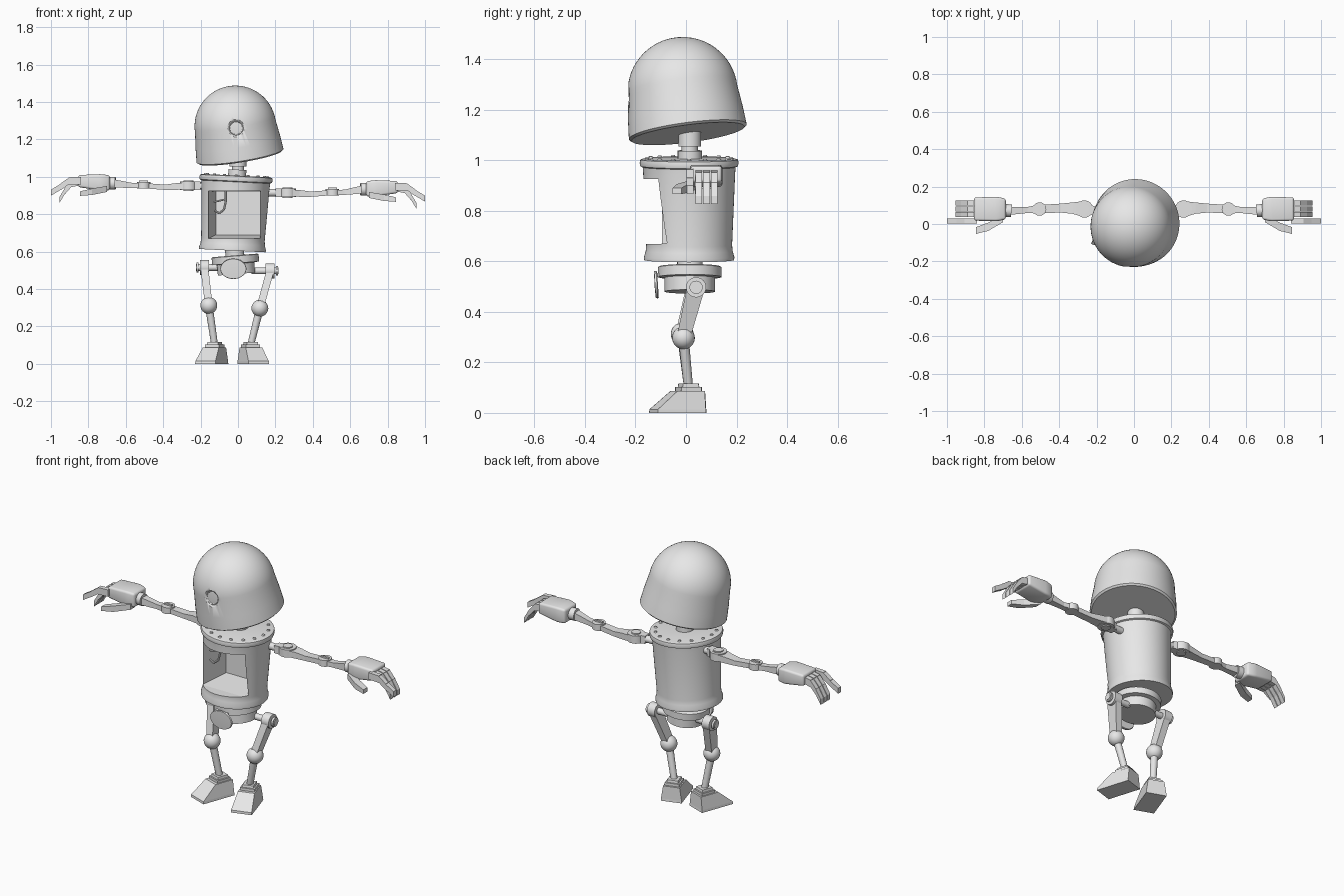
import bpy, bmesh, math
from mathutils import Vector, Matrix

old = bpy.data.objects.get("Cube")
if old:
    bpy.data.objects.remove(old)

grey = bpy.data.materials.new("plain_grey")
grey.use_nodes = True
grey.diffuse_color = (0.8, 0.8, 0.8, 1)
grey.node_tree.nodes["Principled BSDF"].inputs["Base Color"].default_value = (0.8, 0.8, 0.8, 1)


def finish(name, bm, matrix=None, smooth=True):
    if matrix is not None:
        bm.transform(matrix)
    bmesh.ops.recalc_face_normals(bm, faces=bm.faces)
    mesh = bpy.data.meshes.new(name)
    bm.to_mesh(mesh)
    bm.free()
    mesh.materials.append(grey)
    obj = bpy.data.objects.new(name, mesh)
    bpy.context.collection.objects.link(obj)
    if smooth:
        bpy.ops.object.select_all(action='DESELECT')
        obj.select_set(True)
        bpy.context.view_layer.objects.active = obj
        bpy.ops.object.shade_smooth_by_angle(angle=math.radians(35))
    return obj


def lathe(name, profile, origin=(0, 0, 0), up=(0, 0, 1), steps=48):
    """Spin (radius, height) points around an axis."""
    bm = bmesh.new()
    verts = [bm.verts.new((r, 0, z)) for r, z in profile]
    edges = [bm.edges.new(pair) for pair in zip(verts, verts[1:])]
    bmesh.ops.spin(bm, geom=verts + edges, cent=(0, 0, 0), axis=(0, 0, 1),
                   angle=math.tau, steps=steps)
    bmesh.ops.remove_doubles(bm, verts=bm.verts, dist=0.0002)
    turn = Vector(up).to_track_quat('Z', 'Y').to_matrix().to_4x4()
    return finish(name, bm, Matrix.Translation(origin) @ turn)


def rod(name, a, b, r0, r1=None, steps=24):
    a, b = Vector(a), Vector(b)
    r1 = r0 if r1 is None else r1
    h = (b - a).length
    return lathe(name, [(0, 0), (r0, 0), (r1, h), (0, h)], a, b - a, steps)


def ball(name, centre, r):
    bm = bmesh.new()
    bmesh.ops.create_uvsphere(bm, u_segments=24, v_segments=16, radius=r)
    return finish(name, bm, Matrix.Translation(centre))


def loft(name, axis, sections, matrix=None, bevel=0):
    """Join rectangles (centre, half_u, half_v) lying across one axis."""
    u, v = [Vector(d) for d in {'x': ((0, 1, 0), (0, 0, 1)), 'y': ((1, 0, 0), (0, 0, 1)),
                                'z': ((1, 0, 0), (0, 1, 0))}[axis]]
    bm = bmesh.new()
    rings = []
    for c, hu, hv in sections:
        rings.append([bm.verts.new(Vector(c) + u * hu * su + v * hv * sv)
                      for su, sv in ((-1, -1), (1, -1), (1, 1), (-1, 1))])
    for low, high in zip(rings, rings[1:]):
        for i in range(4):
            j = (i + 1) % 4
            bm.faces.new((low[i], low[j], high[j], high[i]))
    bm.faces.new(rings[0])
    bm.faces.new(rings[-1])
    if bevel:
        bmesh.ops.bevel(bm, geom=list(bm.edges), offset=bevel, segments=3,
                        profile=0.5, affect='EDGES')
    return finish(name, bm, matrix, smooth=bevel > 0)


def cut(obj, cutter):
    mod = obj.modifiers.new("cut", 'BOOLEAN')
    mod.operation = 'DIFFERENCE'
    mod.solver = 'EXACT'
    mod.object = cutter
    bpy.context.view_layer.objects.active = obj
    bpy.ops.object.modifier_apply(modifier=mod.name)
    bpy.data.objects.remove(cutter)


# Head: tilted dome with an eye socket
dome = [(0, 0), (0.225, 0), (0.235, 0.008), (0.229, 0.08)]
dome += [(0.218 * math.cos(t * math.pi / 32), 0.168 + 0.218 * math.sin(t * math.pi / 32))
         for t in range(17)]
head = lathe("head", dome, (0.012, 0.008, 1.105), (-0.16, -0.13, 1), 64)
cut(head, ball("socket_cutter", (-0.01, -0.286, 1.26), 0.075))
lathe("eye", [(0, 0), (0.044, 0), (0.044, 0.032), (0.036, 0.037), (0.033, 0.032), (0, 0.034)],
      (-0.01, -0.187, 1.26), (0, -1, 0), 32)

# Neck
rod("neck_upper", (0, 0.015, 1.055), (0, 0.015, 1.115), 0.045)
rod("neck_core", (0, 0.015, 1.0), (0, 0.015, 1.08), 0.032)
rod("neck_lower", (-0.005, 0.015, 1.0), (-0.003, 0.015, 1.038), 0.048)

# Torso: leaning barrel with a recess in the chest
base, lean = Vector((-0.03, 0.0125, 0.605)), Vector((0.05, 0, 1)).normalized()
torso = lathe("torso", [(0, 0), (0.178, 0), (0.179, 0.012), (0.172, 0.035), (0.17, 0.06),
                        (0.182, 0.345), (0.184, 0.368), (0.193, 0.372), (0.196, 0.385),
                        (0.193, 0.398), (0.178, 0.402), (0, 0.402)], base, lean, 64)
cut(torso, loft("recess_cutter", 'y', [((-0.02, -0.3, 0.797), 0.14, 0.128),
                                       ((-0.02, -0.1, 0.797), 0.14, 0.128),
                                       ((0, 0.06, 0.805), 0.118, 0.115)]))
across = lean.cross(Vector((0, 1, 0)))
for i in range(16):
    a = i * math.tau / 16
    spot = base + lean * 0.4 + (across * math.cos(a) + Vector((0, 1, 0)) * math.sin(a)) * 0.165
    rod("torso_rivet", spot, spot + lean * 0.008, 0.01, 0.007, 10)

# Small hook hanging in the chest recess
path = [(-0.065, -0.07, 0.925), (-0.065, -0.07, 0.87), (-0.075, -0.075, 0.825),
        (-0.1, -0.08, 0.805), (-0.125, -0.08, 0.82)]
for a, b in zip(path, path[1:]):
    rod("chest_hook", a, b, 0.006, steps=10)
rod("chest_hook_bar", (-0.13, -0.07, 0.865), (-0.065, -0.07, 0.88), 0.005, steps=10)

# Waist and hips
rod("waist", (-0.015, 0.015, 0.57), (-0.02, 0.015, 0.615), 0.05)
lathe("hips", [(0, 0), (0.1, 0), (0.1, 0.055), (0.126, 0.058), (0.126, 0.096), (0.12, 0.1), (0, 0.1)],
      (-0.008, 0.015, 0.48), (-0.08, 0, 1))
lathe("hip_flap", [(0, 0), (0.066, 0), (0.07, 0.004), (0.068, 0.012), (0, 0.014)],
      (-0.025, -0.111, 0.508), (0, -1, -0.05), 32).data.transform(
          Matrix.Translation((0, 0, 0.508 * 0.22)) @ Matrix.Diagonal((1, 1, 0.78, 1)))
loft("flap_bracket", 'y', [((-0.025, -0.12, 0.545), 0.04, 0.008), ((-0.025, -0.08, 0.55), 0.04, 0.008)])


# Legs: hip joint, thigh, knee, shin and foot
def leg(side, hip, knee, ankle, foot_yaw):
    hip, knee, ankle = Vector(hip), Vector(knee), Vector(ankle)
    out = Vector((math.copysign(1, hip.x), 0, 0))
    rod(side + "_hip_axle", hip - out * 0.1, hip + out * 0.045, 0.018)
    rod(side + "_hip_joint", hip - out * 0.024, hip + out * 0.024, 0.04)
    rod(side + "_hip_cap", hip + out * 0.03, hip + out * 0.042, 0.026)
    loft(side + "_thigh", 'z', [(knee, 0.02, 0.027), (hip, 0.021, 0.036)])
    ball(side + "_knee", knee, 0.045)
    rod(side + "_shin", ankle, knee, 0.018, 0.021, 16)
    place = Matrix.Translation((ankle.x, ankle.y, 0)) @ Matrix.Rotation(foot_yaw, 4, 'Z')
    loft(side + "_foot", 'z', [((0, -0.045, 0), 0.058, 0.1), ((0, -0.045, 0.014), 0.057, 0.099),
                               ((0, -0.003, 0.087), 0.046, 0.056)], place)
    loft(side + "_ankle", 'z', [((0, 0, 0.085), 0.04, 0.042), ((0, 0, 0.102), 0.04, 0.042),
                                ((0, 0, 0.102), 0.032, 0.034), ((0, 0, 0.116), 0.03, 0.032)], place)


leg("right", (-0.18, 0.04, 0.515), (-0.156, -0.015, 0.312), (-0.125, 0.01, 0.1), -0.35)
leg("left", (0.172, 0.04, 0.497), (0.117, -0.01, 0.297), (0.068, 0.01, 0.1), 0.3)


# Arms: jointed links, palm, thumb and fingers
def arm(side, sx, z0, hand_z):
    def p(x, y, z):
        return (sx * x, y, z)

    rod(side + "_shoulder_axle", p(0.13, 0.07, z0), p(0.25, 0.075, z0), 0.02)
    loft(side + "_shoulder_fork", 'x', [(p(0.2, 0.07, z0), 0.022, 0.022), (p(0.265, 0.08, z0), 0.03, 0.024)])
    rod(side + "_shoulder", p(0.265, 0.08, z0 - 0.022), p(0.265, 0.08, z0 + 0.022), 0.046)
    rod(side + "_shoulder_pin", p(0.265, 0.08, z0 - 0.028), p(0.265, 0.08, z0 + 0.028), 0.026)
    loft(side + "_upper_arm", 'x', [(p(0.27, 0.08, z0), 0.042, 0.018), (p(0.33, 0.085, z0 - 0.004), 0.03, 0.018),
                                    (p(0.39, 0.085, z0 - 0.008), 0.024, 0.014),
                                    (p(0.5, 0.08, z0), 0.022, 0.014)])
    rod(side + "_elbow", p(0.505, 0.08, z0 - 0.016), p(0.505, 0.08, z0 + 0.02), 0.036)
    loft(side + "_elbow_slot", 'x', [(p(0.48, 0.08, z0 + 0.022), 0.006, 0.006),
                                     (p(0.53, 0.08, z0 + 0.022), 0.006, 0.006)])
    loft(side + "_forearm", 'x', [(p(0.51, 0.08, z0), 0.024, 0.014), (p(0.57, 0.075, z0 + 0.002), 0.016, 0.014),
                                  (p(0.67, 0.07, hand_z), 0.022, 0.022)])
    rod(side + "_wrist", p(0.655, 0.07, hand_z), p(0.71, 0.075, hand_z), 0.034)
    loft(side + "_palm", 'x', [(p(0.685, 0.08, hand_z + 0.002), 0.055, 0.04),
                               (p(0.73, 0.08, hand_z + 0.005), 0.065, 0.044),
                               (p(0.855, 0.08, hand_z + 0.012), 0.062, 0.032)], bevel=0.012)
    # Thumb below the palm
    loft(side + "_thumb", 'x', [(p(0.7, 0.03, hand_z - 0.03), 0.02, 0.016),
                                (p(0.78, -0.015, hand_z - 0.045), 0.022, 0.017),
                                (p(0.845, -0.035, hand_z - 0.055), 0.018, 0.012)])
    # Curled fingers
    pointing = [(0.84, 0.015), (0.905, 0.012), (0.95, -0.02), (1.0, -0.05)]
    curled = [(0.84, 0.01), (0.89, 0), (0.925, -0.04), (0.955, -0.09)]
    for n, y in enumerate((0.016, 0.05, 0.081, 0.112)):
        bones = curled if n else pointing
        for k, ((xa, za), (xb, zb)) in enumerate(zip(bones, bones[1:])):
            thick = 0.02 - 0.002 * k
            loft(f"{side}_finger_{n}_{k}", 'x', [(p(xa, y, hand_z + za), 0.0135, thick),
                                                 (p(xb, y, hand_z + zb), 0.013, thick)])


arm("right", -1, 0.952, 0.965)
arm("left", 1, 0.915, 0.933)
